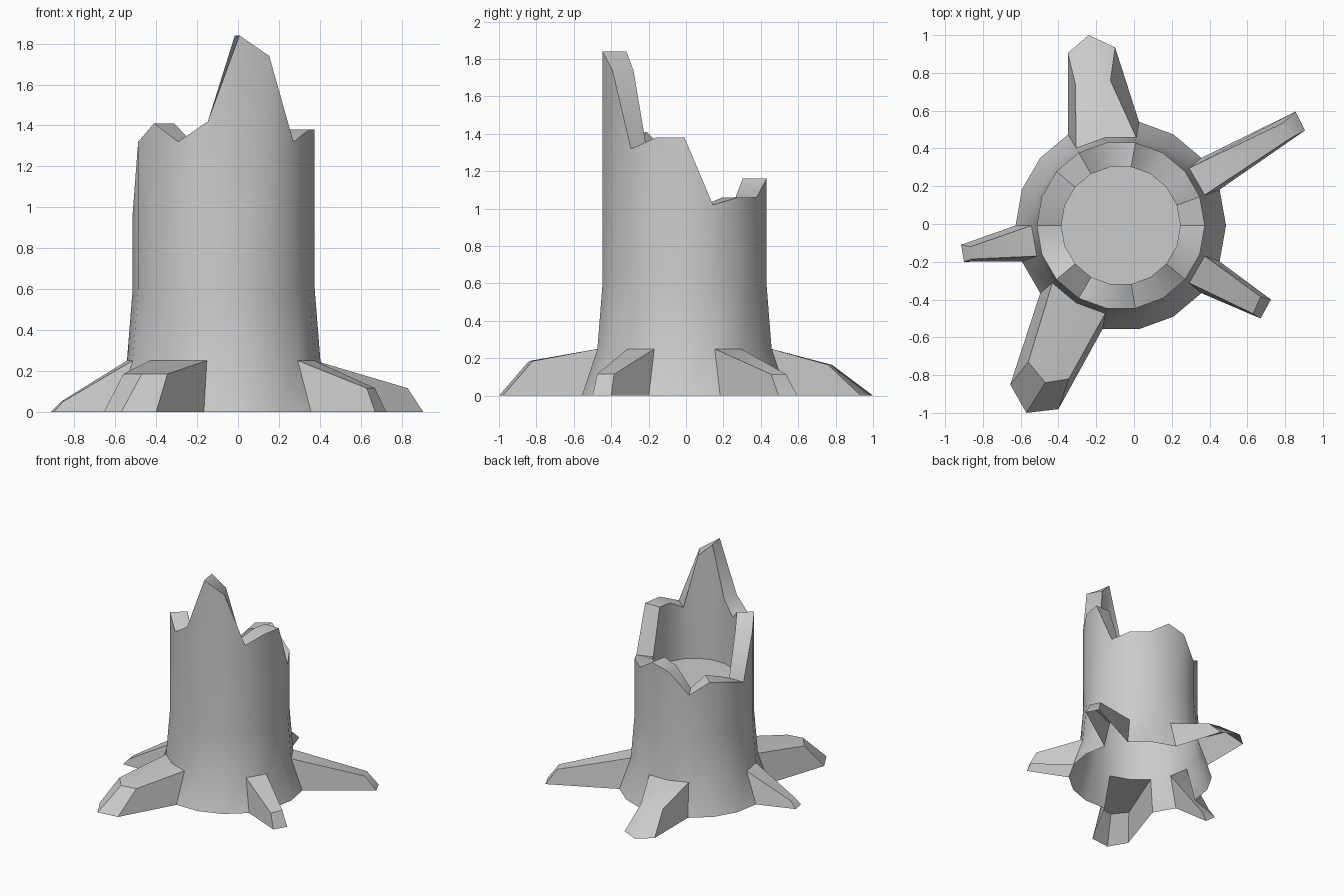
import bpy, bmesh
from math import sin, cos, radians

if "Cube" in bpy.data.objects:
    bpy.data.objects.remove(bpy.data.objects["Cube"])

N = 18
CX, CY = -0.07, -0.008
# broken rim height at every 20 degrees, starting at +x
RIM = [1.38, 1.02, 1.06, 1.06, 1.16, 1.12, 0.95, 1.05, 1.02,
       0.97, 1.32, 1.41, 1.32, 1.42, 1.84, 1.74, 1.32, 1.38]

bm = bmesh.new()


def ring(radius, heights):
    return [bm.verts.new((CX + radius * cos(radians(360 * i / N)),
                          CY + radius * sin(radians(360 * i / N)), h))
            for i, h in enumerate(heights)]


def bridge(a, b, skip=()):
    for i in range(N):
        if i not in skip:
            j = (i + 1) % N
            bm.faces.new((a[i], a[j], b[j], b[i]))


# roots: first column, ground tip points (x, y), upper tip points (x, y), upper height
ROOTS = [
    (1, [(0.905, 0.495), (0.855, 0.595)], [(0.83, 0.455), (0.79, 0.535)], 0.115),
    (4, [(-0.10, 0.935), (-0.24, 1.0), (-0.35, 0.905)],
        [(-0.125, 0.76), (-0.22, 0.78), (-0.31, 0.74)], 0.165),
    (9, [(-0.915, -0.11), (-0.90, -0.20)], [(-0.865, -0.12), (-0.855, -0.185)], 0.05),
    (11, [(-0.655, -0.85), (-0.57, -1.0), (-0.40, -0.98)],
         [(-0.56, -0.73), (-0.47, -0.84), (-0.345, -0.82)], 0.185),
    (16, [(0.67, -0.50), (0.725, -0.40)], [(0.63, -0.475), (0.67, -0.385)], 0.115),
]
root_cols = {r[0] + k for r in ROOTS for k in range(len(r[1]) - 1)}

# trunk wall, open underneath, with hollow top
base = ring(0.557, [0] * N)
flare = ring(0.473, [0.25] * N)
waist = ring(0.445, [0.6] * N)
rim_out = ring(0.445, RIM)
rim_in = ring(0.315, RIM)
floor = ring(0.315, [0.9] * N)
bridge(base, flare, root_cols)
bridge(flare, waist)
bridge(waist, rim_out)
bridge(rim_out, rim_in)
bridge(rim_in, floor)
bm.faces.new(floor)

# roots drawn out of the flared base
for start, low, high, z in ROOTS:
    n = len(low)
    lo = [bm.verts.new((x, y, 0)) for x, y in low]
    hi = [bm.verts.new((x, y, z)) for x, y in high]
    b = [base[start + k] for k in range(n)]
    f = [flare[start + k] for k in range(n)]
    for k in range(n - 1):
        bm.faces.new((lo[k], lo[k + 1], hi[k + 1], hi[k]))
        bm.faces.new((hi[k], hi[k + 1], f[k + 1], f[k]))
    bm.faces.new((b[0], lo[0], hi[0], f[0]))
    bm.faces.new((lo[-1], b[-1], f[-1], hi[-1]))

mesh = bpy.data.meshes.new("tree_stump")
bm.to_mesh(mesh)
bm.free()
stump = bpy.data.objects.new("tree_stump", mesh)
bpy.context.collection.objects.link(stump)
bpy.context.view_layer.objects.active = stump
stump.select_set(True)
bpy.ops.object.shade_smooth_by_angle(angle=radians(40))
